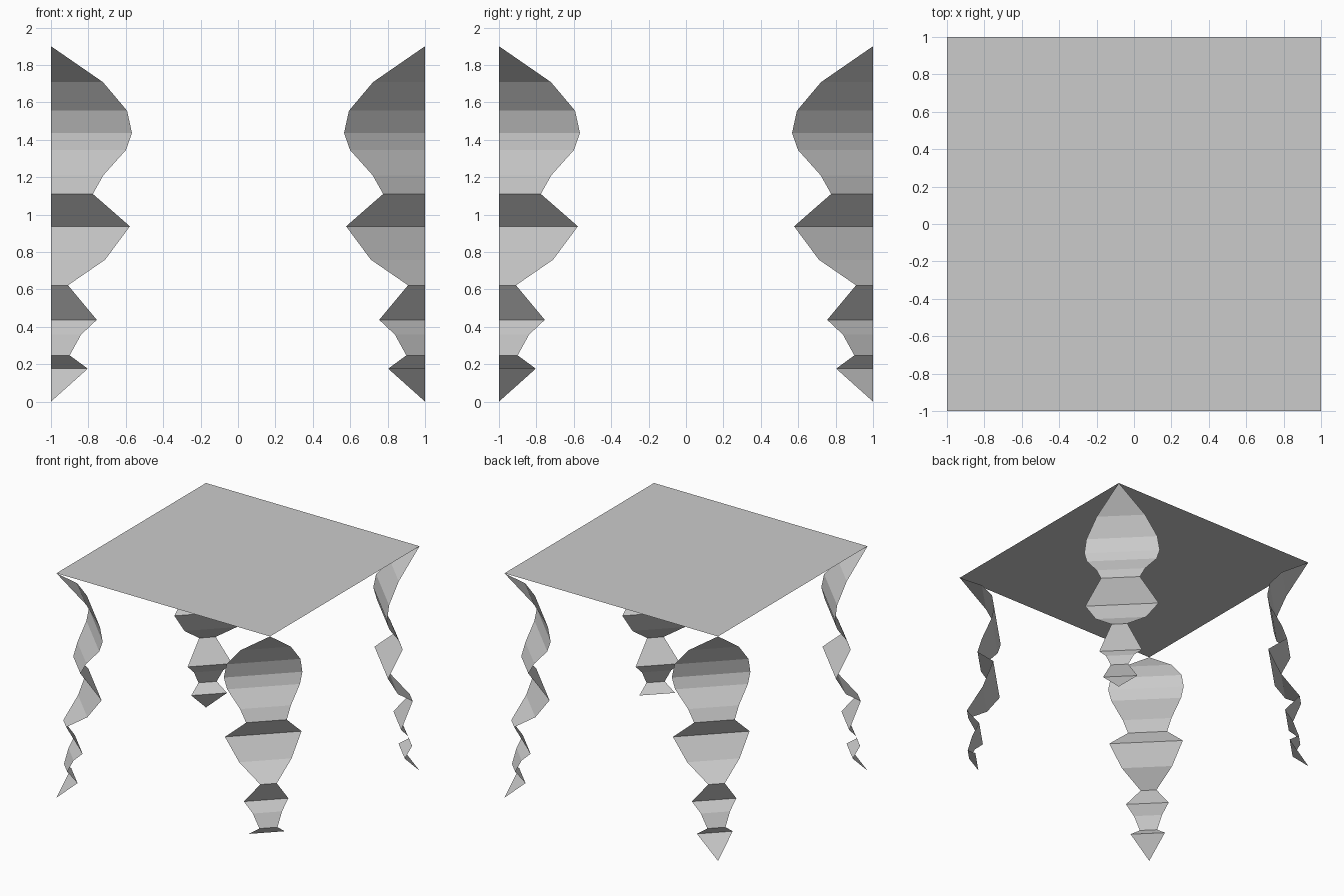
import bpy
from math import cos, sin, pi

if "Cube" in bpy.data.objects:
    bpy.data.objects.remove(bpy.data.objects["Cube"])

# Leg silhouette: (height, reach along each table edge from the corner)
PROFILE = [(1.90, 0), (1.708, .278), (1.555, .407), (1.436, .433), (1.345, .401),
           (1.21, .28), (1.11, .224), (.937, .422), (.758, .289), (.622, .091),
           (.437, .245), (.358, .161), (.247, .10), (.176, .197), (0, 0)]


def add_object(name, verts, faces):
    mesh = bpy.data.meshes.new(name)
    mesh.from_pydata(verts, [], faces)
    mesh.update()
    obj = bpy.data.objects.new(name, mesh)
    bpy.context.collection.objects.link(obj)
    return obj


def folded_leg(name, turns, with_tip=True):
    """Open ribbon folded across a corner, turned in quarter steps."""
    c, s = round(cos(turns * pi / 2)), round(sin(turns * pi / 2))
    profile = PROFILE if with_tip else PROFILE[:-1]
    verts, rows = [], []
    for z, w in profile:
        pair = [(-1, -1 + w)] if w == 0 else [(-1, -1 + w), (-1 + w, -1)]
        rows.append(list(range(len(verts), len(verts) + len(pair))))
        verts += [(c * x - s * y, s * x + c * y, z) for x, y in pair]
    # each band joins two neighbouring rows, end bands are triangles
    faces = [upper + lower[::-1] for upper, lower in zip(rows, rows[1:])]
    faces = [f[::-1] for f in faces]
    return add_object(name, verts, faces)


# Thin square top
add_object("table_top", [(-1, -1, 1.9), (1, -1, 1.9), (1, 1, 1.9), (-1, 1, 1.9)],
           [(0, 1, 2, 3)])

# Four corner legs; the front right one has no foot tip
for i, corner in enumerate(("front_left", "front_right", "back_right", "back_left")):
    folded_leg(corner + "_leg", i, with_tip=(corner != "front_right"))
